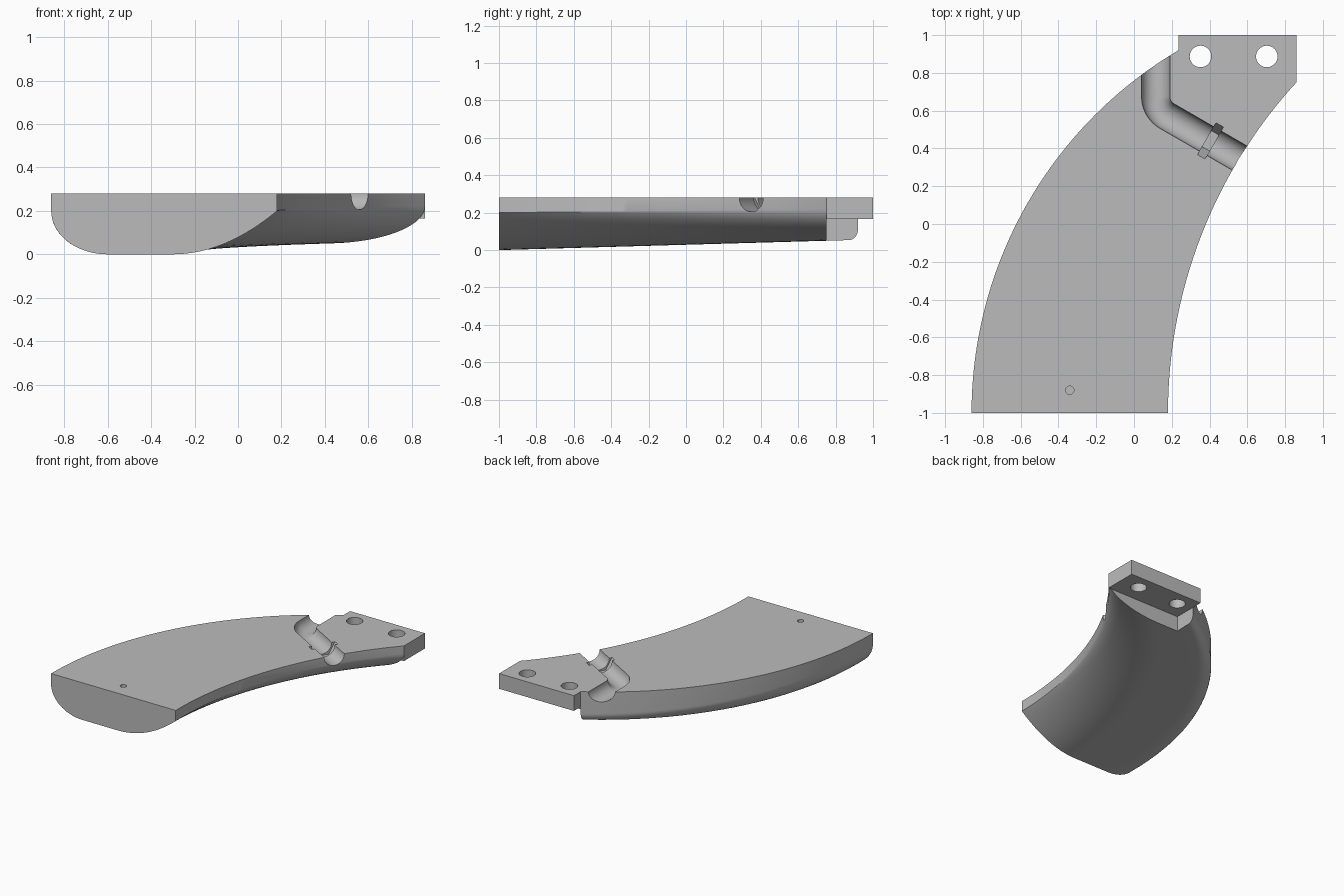
import bpy, bmesh, math
from mathutils import Vector, Matrix

cube = bpy.data.objects.get("Cube")
if cube:
    bpy.data.objects.remove(cube, do_unlink=True)

TOP = 0.28
STEP_X, STEP_Y = 0.235, 0.75

grey = bpy.data.materials.new("plain_grey")
grey.use_nodes = True
colour = (0.5, 0.5, 0.5, 1)
grey.diffuse_color = colour
grey.node_tree.nodes["Principled BSDF"].inputs["Base Color"].default_value = colour


def make(name, bm):
    bmesh.ops.recalc_face_normals(bm, faces=bm.faces)
    mesh = bpy.data.meshes.new(name)
    bm.to_mesh(mesh)
    bm.free()
    mesh.materials.append(grey)
    obj = bpy.data.objects.new(name, mesh)
    bpy.context.collection.objects.link(obj)
    return obj


def loft(name, rings):
    bm = bmesh.new()
    rows = [[bm.verts.new(p) for p in ring] for ring in rings]
    n = len(rows[0])
    for a, b in zip(rows, rows[1:]):
        for i in range(n):
            j = (i + 1) % n
            bm.faces.new((a[i], a[j], b[j], b[i]))
    bm.faces.new(rows[0])
    bm.faces.new(rows[-1])
    return make(name, bm)


def box(name, low, high):
    low, high = Vector(low), Vector(high)
    bm = bmesh.new()
    place = Matrix.Translation((low + high) / 2) @ Matrix.Diagonal((*(high - low), 1))
    bmesh.ops.create_cube(bm, size=1, matrix=place)
    return make(name, bm)


def cylinder(name, centre, radius, depth, sides=40, turn=Matrix()):
    bm = bmesh.new()
    bmesh.ops.create_cone(bm, cap_ends=True, segments=sides, radius1=radius, radius2=radius,
                          depth=depth, matrix=Matrix.Translation(centre) @ turn)
    return make(name, bm)


def cut(obj, cutter):
    cutter.hide_render = True
    mod = obj.modifiers.new("cut", "BOOLEAN")
    mod.operation, mod.solver, mod.object = "DIFFERENCE", "EXACT", cutter
    bpy.context.view_layer.objects.active = obj
    bpy.ops.object.modifier_apply(modifier=mod.name)
    bpy.data.objects.remove(cutter, do_unlink=True)


# Curved body: slices across y between two side arcs, with a rounded underside
def arc_x(start, radius, y):
    return start + radius - math.sqrt(radius ** 2 - (y + 1) ** 2)


def section(y, steps=18):
    t = (y + 1) / (STEP_Y + 1)
    left, right = arc_x(-0.86, 2.23, y), arc_x(0.18, 2.592, y)
    floor = 0.05 * t
    lw, lh = 0.26 - 0.17 * t, 0.2 - 0.13 * t
    rw, rh = 0.48 - 0.02 * t, 0.2 - 0.03 * t
    power = 1 - 0.5 * min(t, 1)
    pts = [(right, y, TOP), (left, y, TOP)]
    for i in range(steps + 1):
        a = math.pi / 2 * i / steps
        pts.append((left + lw * (1 - math.cos(a)), y, floor + lh * (1 - math.sin(a))))
    for i in range(steps + 1):
        s = math.sin(math.pi / 2 * i / steps)
        pts.append((right - rw * (1 - s), y, floor + rh * (1 - (1 - s * s) ** power)))
    return pts


slices = 56
body = loft("curved_body", [section(-1 + 1.92 * i / slices) for i in range(slices + 1)])
cut(body, box("end_pocket", (STEP_X, STEP_Y, -1), (2, 2, 1)))

# Bent round channel across the top
bend, tilt = 0.12, math.radians(-30)
along = Vector((math.cos(tilt), math.sin(tilt), 0))
centre = Vector((0.115 + bend, 0.675, TOP))
stations = [(Vector((0.115, 1.1, TOP)), Vector((0, -1, 0)))]
for i in range(13):
    a = math.pi + math.radians(60) * i / 12
    stations.append((centre + bend * Vector((math.cos(a), math.sin(a), 0)),
                     Vector((math.sin(a), -math.cos(a), 0)) * -1))
stations.append((stations[-1][0] + along * 0.7, along))


def ring(point, direction, radius=0.075, sides=40):
    side = direction.cross(Vector((0, 0, 1))).normalized()
    return [point + radius * (side * math.cos(a) + Vector((0, 0, 1)) * math.sin(a))
            for a in (2 * math.pi * (i + 0.5) / sides for i in range(sides))]


cut(body, loft("channel", [ring(p, d) for p, d in stations]))

# Six-sided nut recess across the channel, corners at its ends
side = Vector((0, 0, 1)).cross(along)
turn = Matrix((side, Vector((0, 0, 1)), -along * -1)).transposed().to_4x4()
cut(body, cylinder("nut_recess", (0.405, 0.44, TOP), 0.098, 0.045, 6,
                   turn @ Matrix.Rotation(math.pi / 2, 4, "Z")))

# Small blind hole near the wide end
cut(body, cylinder("pin_hole", (-0.34, -0.88, TOP), 0.022, 0.2, 24))

# Mounting flange with two bolt holes
flange = box("mounting_flange", (STEP_X, STEP_Y, 0.165), (0.86, 1, TOP))
for x in (0.352, 0.703):
    cut(flange, cylinder("bolt_hole", (x, 0.887, 0.22), 0.057, 0.5))

# Smooth shading with sharp rims
for obj in (body, flange):
    bpy.ops.object.select_all(action="DESELECT")
    obj.select_set(True)
    bpy.context.view_layer.objects.active = obj
    bpy.ops.object.shade_smooth_by_angle(angle=math.radians(25))
